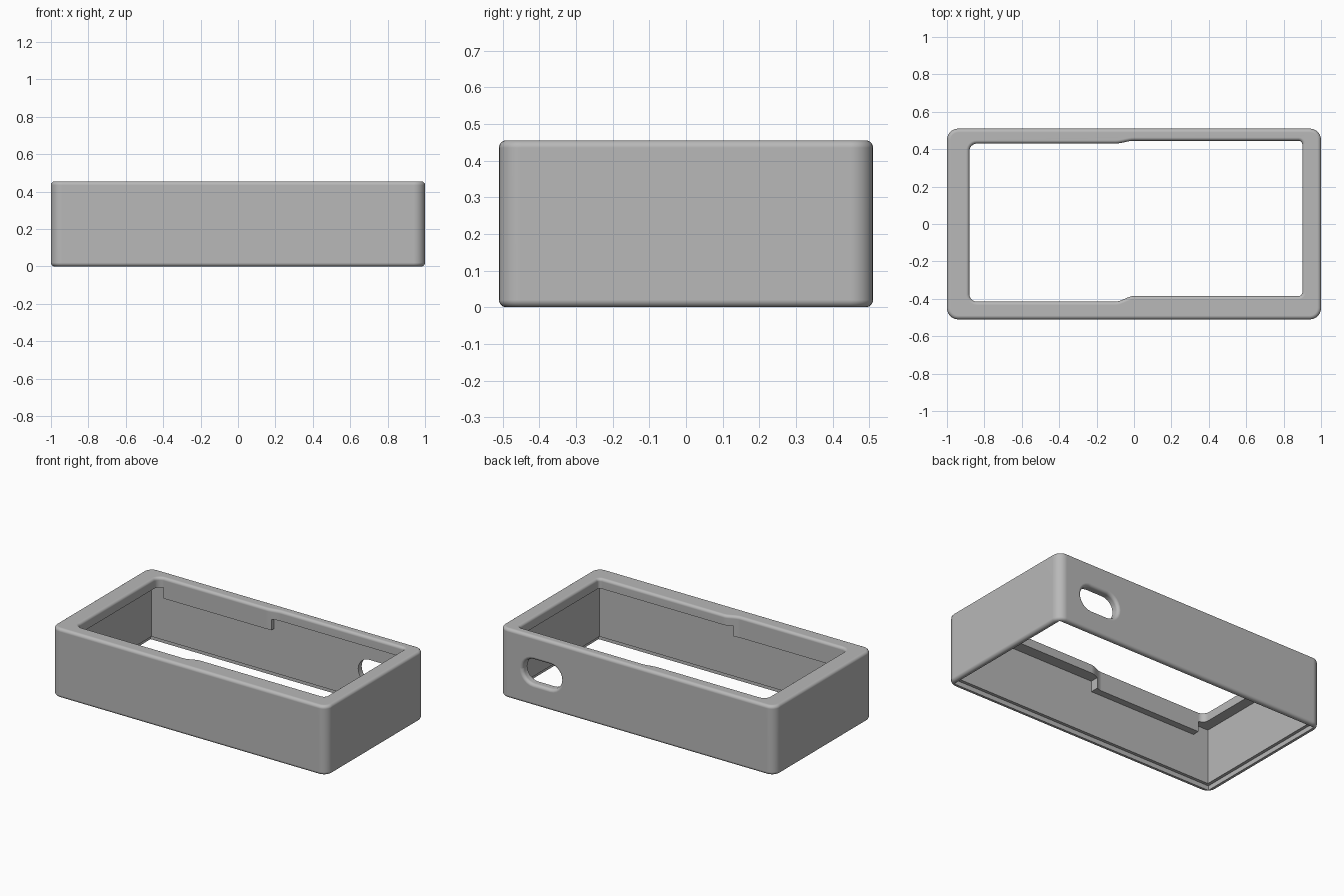
import bpy
import bmesh
from math import sin, cos, pi, radians
from mathutils import Vector

cube = bpy.data.objects.get("Cube")
if cube:
    bpy.data.objects.remove(cube)

LENGTH, DEPTH, HEIGHT = 1.0, 0.51, 0.455   # half length, half depth, full height
WALL, RIM = 0.05, 0.03
STEPS = 6

grey = bpy.data.materials.new("matte grey")
grey.use_nodes = True
colour = (0.48, 0.48, 0.48, 1)
grey.diffuse_color = colour
for node in grey.node_tree.nodes:
    if node.type == 'BSDF_PRINCIPLED':
        node.inputs["Base Color"].default_value = colour


def arc(cx, cy, r, start):
    """Quarter circle, anticlockwise from the start angle in quarter turns."""
    return [Vector((cx + r * cos((start + i / STEPS) * pi / 2),
                    cy + r * sin((start + i / STEPS) * pi / 2))) for i in range(STEPS + 1)]


def rounded_rect(hx, hy, r, cx=0, cy=0):
    x, y = hx - r, hy - r
    return (arc(cx + x, cy + y, r, 0) + arc(cx - x, cy + y, r, 1)
            + arc(cx - x, cy - y, r, 2) + arc(cx + x, cy - y, r, 3))


def rect(hx, hy):
    return [Vector(p) for p in ((hx, hy), (-hx, hy), (-hx, -hy), (hx, -hy))]


def s_curve(x0, y0, x1, y1, n=8):
    pts = []
    for i in range(n + 1):
        t = i / n
        pts.append(Vector((x0 + (x1 - x0) * t, y0 + (y1 - y0) * t * t * (3 - 2 * t))))
    return pts


def clean(outline):
    """Drop points that coincide with the one before."""
    return [p for i, p in enumerate(outline) if (p - outline[i - 1]).length > 1e-5]


def offset(outline, d):
    """Move an anticlockwise outline outward by d."""
    out = []
    for i, p in enumerate(outline):
        a = (p - outline[i - 1]).normalized()
        b = (outline[(i + 1) % len(outline)] - p).normalized()
        n1, n2 = Vector((a.y, -a.x)), Vector((b.y, -b.x))
        out.append(p + (n1 + n2) * (d / (1 + n1.dot(n2))))
    return out


def fillet(r, top, sign):
    """(offset, height) pairs that round an edge up to the given height."""
    return [(sign * r * (1 - cos(i / STEPS * pi / 2)), top - r + r * sin(i / STEPS * pi / 2))
            for i in range(STEPS + 1)]


def loft(name, outline, levels, along_y=False):
    """Skin a stack of offset outlines into a closed solid."""
    outline = clean(outline)
    bm = bmesh.new()
    rings = []
    for d, h in levels:
        rings.append([bm.verts.new((p.x, h, p.y) if along_y else (p.x, p.y, h))
                      for p in offset(outline, d)])
    n = len(outline)
    for lo, hi in zip(rings, rings[1:]):
        for i in range(n):
            j = (i + 1) % n
            bm.faces.new((lo[i], lo[j], hi[j], hi[i]))
    bm.faces.new(rings[0])
    bm.faces.new(rings[-1])
    bmesh.ops.recalc_face_normals(bm, faces=bm.faces[:])
    mesh = bpy.data.meshes.new(name)
    bm.to_mesh(mesh)
    bm.free()
    mesh.materials.append(grey)
    ob = bpy.data.objects.new(name, mesh)
    bpy.context.collection.objects.link(ob)
    return ob


def combine(target, tool, operation):
    """Apply a boolean and throw the tool away."""
    bpy.context.view_layer.objects.active = target
    mod = target.modifiers.new(operation, 'BOOLEAN')
    mod.operation, mod.solver, mod.object = operation, 'EXACT', tool
    bpy.ops.object.modifier_apply(modifier=mod.name)
    bpy.data.objects.remove(tool)


# Outer body with rounded corners and softened top and bottom edges
edge = 0.02
bottom = [(d, HEIGHT - h) for d, h in reversed(fillet(edge, HEIGHT, -1))]
frame = loft("case_frame", rounded_rect(LENGTH, DEPTH, 0.06),
             bottom + fillet(edge, HEIGHT, -1))

# Hollow inside, with a wider step at the bottom for a base plate
lip_under = 0.39
combine(frame, loft("cavity", rect(LENGTH - WALL, DEPTH - WALL),
                    [(0, -0.05), (0, lip_under)]), 'DIFFERENCE')
combine(frame, loft("base_step", rect(LENGTH - RIM, DEPTH - RIM),
                    [(0, -0.06), (0, 0.03)]), 'DIFFERENCE')

# Ribs below the lip on both long walls, trimmed flush by the opening
for side in (-1, 1):
    rib = loft("rib", [p + Vector((-0.45, side * 0.435)) for p in rect(0.39, 0.05)],
               [(0, 0.32), (0, 0.41)])
    combine(frame, rib, 'UNION')

# Top opening: its long sides shift gently near the middle
opening = (arc(0.88, 0.425, 0.02, 0) + s_curve(0, 0.445, -0.1, 0.43)
           + arc(-0.84, 0.39, 0.04, 1) + arc(-0.84, -0.375, 0.04, 2)
           + s_curve(-0.1, -0.415, 0, -0.385) + arc(0.88, -0.365, 0.02, 3))
levels = [(0, 0.25)] + fillet(0.018, HEIGHT, 1) + [(0.018, HEIGHT + 0.05)]
combine(frame, loft("top_opening", opening, levels), 'DIFFERENCE')

# Oval port through the back wall, flared outward
port = rounded_rect(0.14, 0.08, 0.0799, 0.69, 0.22)
levels = [(0, 0.3)] + fillet(0.02, DEPTH, 1) + [(0.02, DEPTH + 0.05)]
combine(frame, loft("port", port, levels, along_y=True), 'DIFFERENCE')

# Smooth the fillets and keep the flat faces flat
bpy.ops.object.select_all(action='DESELECT')
frame.select_set(True)
bpy.context.view_layer.objects.active = frame
bpy.ops.object.shade_smooth_by_angle(angle=radians(35))
weighted = frame.modifiers.new("flat_faces", 'WEIGHTED_NORMAL')
weighted.keep_sharp = True
